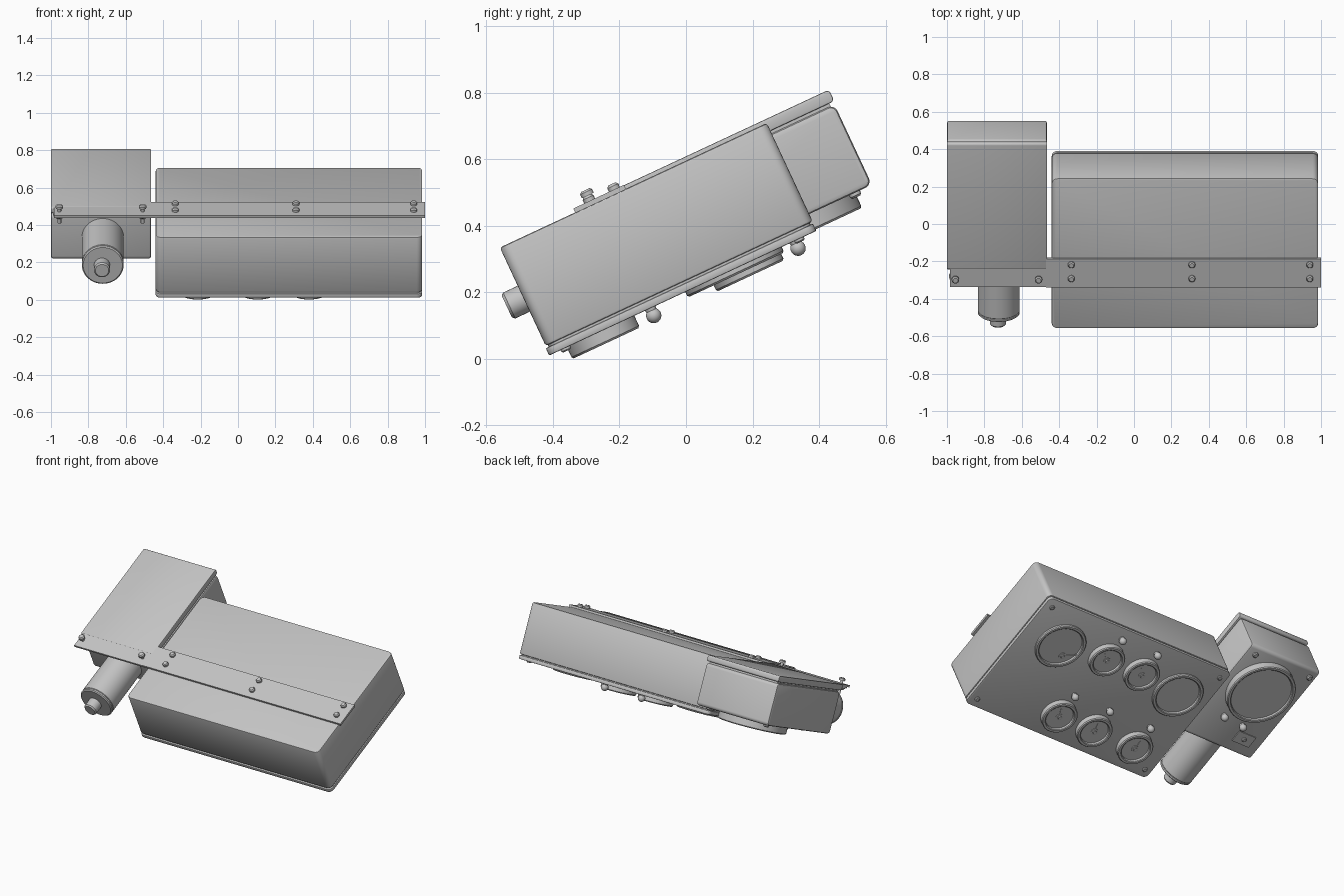
import bpy, bmesh, math
from mathutils import Matrix, Vector

if "Cube" in bpy.data.objects:
    bpy.data.objects.remove(bpy.data.objects["Cube"])

# Everything is laid out level as (x, u, w) and then tilted 25 degrees about x
TILT = Matrix.Rotation(math.radians(25), 4, 'X')

grey = bpy.data.materials.new("grey metal")
grey.diffuse_color = (0.55, 0.55, 0.55, 1)
grey.use_nodes = True
grey.node_tree.nodes["Principled BSDF"].inputs["Base Color"].default_value = grey.diffuse_color


def finish(bm, name):
    bmesh.ops.recalc_face_normals(bm, faces=bm.faces[:])
    bm.transform(TILT)
    me = bpy.data.meshes.new(name)
    bm.to_mesh(me)
    bm.free()
    me.materials.append(grey)
    ob = bpy.data.objects.new(name, me)
    bpy.context.collection.objects.link(ob)
    bpy.ops.object.select_all(action='DESELECT')
    ob.select_set(True)
    bpy.context.view_layer.objects.active = ob
    bpy.ops.object.shade_smooth_by_angle(angle=math.radians(35))
    return ob


def box(name, x, u, w, r=0.0, r2=0.0, axis=2):
    """Box from ranges; edges along axis rounded by r, rims of its end faces by r2."""
    bm = bmesh.new()
    bmesh.ops.create_cube(bm, size=1)
    for v in bm.verts:
        v.co = Vector([(a + b) / 2 + c * (b - a) for (a, b), c in zip((x, u, w), v.co)])
    if r:
        es = [e for e in bm.edges
              if abs((e.verts[0].co - e.verts[1].co).normalized()[axis]) > 0.9]
        bmesh.ops.bevel(bm, geom=es, offset=r, segments=5, profile=0.5, affect='EDGES')
    if r2:
        bm.normal_update()
        es = {e for f in bm.faces if abs(f.normal[axis]) > 0.9 for e in f.edges}
        bmesh.ops.bevel(bm, geom=list(es), offset=r2, segments=2, profile=0.5, affect='EDGES')
    return finish(bm, name)


def lathe(name, profile, pos, axis, n=40):
    """Revolve (radius, height) points around axis, starting at pos."""
    bm = bmesh.new()
    rings = []
    for r, h in profile:
        if r == 0:
            rings.append([bm.verts.new((0, 0, h))])
        else:
            rings.append([bm.verts.new((r * math.cos(2 * math.pi * i / n),
                                        r * math.sin(2 * math.pi * i / n), h)) for i in range(n)])
    for a, b in zip(rings, rings[1:]):
        for i in range(n):
            vs = []
            for v in (a[i % len(a)], a[(i + 1) % len(a)], b[(i + 1) % len(b)], b[i % len(b)]):
                if v not in vs:
                    vs.append(v)
            bm.faces.new(vs)
    q = Vector((0, 0, 1)).rotation_difference(Vector(axis)).to_matrix().to_4x4()
    if axis == DOWN:
        q = Matrix.Rotation(math.pi, 4, 'X')
    bm.transform(Matrix.Translation(pos) @ q)
    return finish(bm, name)


UP, DOWN, FRONT = (0, 0, 1), (0, 0, -1), (0, -1, 0)


def gauge(name, x, u, w, r, h, hub=True, turn=0.6, off=0.0):
    f = h - 0.016
    lathe(name + "_bezel", [(0, 0), (r, 0), (r, h - 0.006), (r - 0.005, h), (r - 0.018, h),
                            (r - 0.023, h - 0.004), (r - 0.025, f), (0, f)], (x, u, w), DOWN, 56)
    if hub:
        cx, cu = x - off, u - off
        lathe(name + "_hub", [(0, 0), (0.022, 0), (0.022, 0.005), (0.012, 0.006),
                              (0.010, 0.011), (0, 0.011)], (cx, cu, w - f), DOWN, 24)
        bm = bmesh.new()
        bmesh.ops.create_cube(bm, size=1)
        L = r * 0.55
        bm.transform(Matrix.Translation((cx, cu, w - f - 0.003)) @ Matrix.Rotation(turn, 4, 'Z')
                     @ Matrix.Translation((L / 2, 0, 0)) @ Matrix.Diagonal((L, 0.006, 0.004, 1)))
        finish(bm, name + "_needle")


def screw(name, x, u, w, axis=UP, r=0.018, h=0.018):
    lathe(name, [(0, -0.005), (r, -0.005), (r, h * 0.6), (r * 0.7, h), (0, h)], (x, u, w), axis, 16)


def lamp(name, x, u, w):
    r, c = 0.023, 0.024
    dome = [(r * math.cos(t), c + r * math.sin(t)) for t in
            [math.radians(a) for a in range(-45, 90, 15)]]
    lathe(name, [(0, -0.004), (0.018, -0.004)] + dome + [(0, c + r)], (x, u, w), DOWN, 24)


# Large housing, gasket and instrument panel underneath
box("main_housing", (-0.44, 0.985), (-0.366, 0.52), (0.213, 0.54), 0.03, 0.008)
box("panel_gasket", (-0.433, 0.978), (-0.359, 0.51), (0.2, 0.22), 0.03)
box("instrument_panel", (-0.44, 0.985), (-0.369, 0.518), (0.183, 0.207), 0.03, 0.004)

# Panel instruments
P = 0.183
gauge("large_gauge_right", 0.70, 0.243, P, 0.16, 0.018, True, 2.6, 0.06)
gauge("large_gauge_left", -0.222, 0.243, P, 0.16, 0.018, False)
for i, (x, u) in enumerate([(0.37, 0.281), (0.095, 0.281),
                            (0.38, -0.198), (0.105, -0.198), (-0.215, -0.198)]):
    gauge(f"small_gauge_{i}", x, u, P, 0.112, 0.039, True, 0.7 + 0.2 * i)
    lamp(f"warning_lamp_{i}", x, u + 0.165, P)
for i, (x, u) in enumerate([(0.93, 0.46), (0.93, -0.315), (-0.39, 0.46), (-0.39, -0.315)]):
    screw(f"panel_screw_{i}", x, u, P, DOWN, 0.016, 0.01)

# Smaller housing with its cap
box("side_housing", (-1.0, -0.465), (-0.005, 0.728), (0.238, 0.505), 0.022, 0.012, 0)
box("side_gasket", (-0.985, -0.48), (0.0, 0.715), (0.49, 0.52))
box("side_cap", (-1.0, -0.465), (-0.014, 0.732), (0.514, 0.552), 0.012, 0.004, 0)

# Side dial, its screws, lamps and little plate
gauge("side_dial", -0.725, 0.457, 0.238, 0.215, 0.05, False)
for i, (x, u) in enumerate([(-0.53, 0.67), (-0.955, 0.67)]):
    screw(f"dial_screw_{i}", x, u, 0.238, DOWN, 0.018, 0.014)
for i, (x, u) in enumerate([(-0.635, 0.205), (-0.79, 0.19)]):
    lamp(f"dial_lamp_{i}", x, u, 0.238)
box("dial_plate", (-0.93, -0.80), (0.07, 0.15), (0.231, 0.24))
screw("plate_screw", -0.865, 0.11, 0.231, DOWN, 0.015, 0.01)

# Motor cylinder with end knob
lathe("motor_body", [(0, 0), (0.112, 0), (0.112, 0.335), (0.109, 0.338), (0.112, 0.341),
                     (0.112, 0.35), (0.105, 0.356), (0, 0.356)], (-0.723, 0.0, 0.37), FRONT, 48)
lathe("motor_knob", [(0, 0), (0.043, 0), (0.043, 0.064), (0.036, 0.072), (0, 0.072)],
      (-0.727, -0.35, 0.37), FRONT, 28)

# Mounting rail with screws and nuts
box("mounting_rail", (-0.47, 1.0), (-0.116, 0.052), (0.538, 0.553))
box("rail_tab", (-0.985, -0.465), (-0.116, -0.01), (0.538, 0.551))
for i, x in enumerate((-0.955, -0.51)):
    box(f"tab_ear_{i}", (x - 0.03, x + 0.03), (-0.09, 0.0), (0.53, 0.548))
    lathe(f"tab_bolt_{i}", [(0, -0.07), (0.01, -0.07), (0.01, 0.018), (0.02, 0.018),
                            (0.02, 0.03), (0.014, 0.036), (0, 0.036)], (x, -0.06, 0.552), UP, 16)
    lathe(f"tab_nut_{i}", [(0, 0), (0.034, 0), (0.034, 0.012), (0.02, 0.026), (0, 0.026)],
          (x, -0.06, 0.54), DOWN, 20)
for i, x in enumerate((-0.335, 0.31, 0.94)):
    for j, u in enumerate((-0.062, 0.02)):
        screw(f"rail_screw_{i}_{j}", x, u, 0.553)
